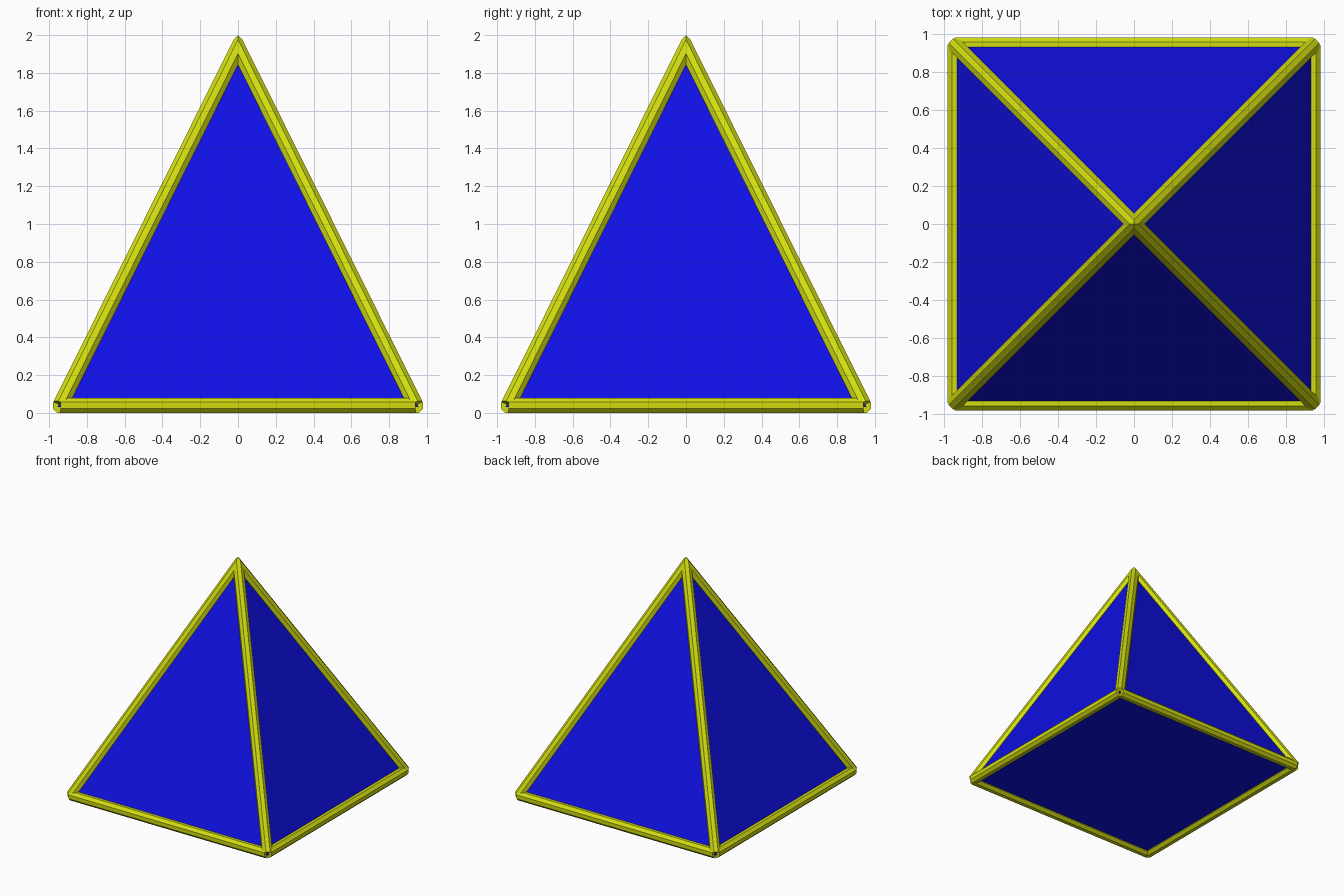
import bpy, bmesh, math
from mathutils import Vector, Matrix

if "Cube" in bpy.data.objects:
    bpy.data.objects.remove(bpy.data.objects["Cube"])

HALF, BASE_Z, APEX_Z = 0.94, 0.04, 1.93   # frame centre lines
FLAT = 0.04                               # bar centre to flat side
OFFSET = 0.01                             # panels sit just outside the centre lines


def material(name, color):
    m = bpy.data.materials.new(name)
    m.use_nodes = True
    m.diffuse_color = color
    m.node_tree.nodes["Principled BSDF"].inputs["Base Color"].default_value = color
    return m


YELLOW = material("yellow frame", (0.64, 0.72, 0.005, 1))
BLUE = material("blue panel", (0.005, 0.005, 0.78, 1))


def finish(bm, name, mat):
    bmesh.ops.recalc_face_normals(bm, faces=bm.faces)
    mesh = bpy.data.meshes.new(name)
    bm.to_mesh(mesh)
    bm.free()
    mesh.materials.append(mat)
    obj = bpy.data.objects.new(name, mesh)
    bpy.context.collection.objects.link(obj)


def bar(start, end, outward):
    """Octagonal bar with one flat side turned outward."""
    axis = (end - start).normalized()
    side = axis.cross(outward).normalized()
    out = side.cross(axis)
    turn = Matrix((out, side, axis)).transposed().to_4x4()
    bm = bmesh.new()
    radius = FLAT / math.cos(math.pi / 8)
    bmesh.ops.create_cone(bm, cap_ends=True, segments=8, radius1=radius,
                          radius2=radius, depth=(end - start).length)
    place = Matrix.Translation((start + end) / 2) @ turn
    bm.transform(place @ Matrix.Rotation(math.pi / 8, 4, "Z"))
    return bm


# Four base bars
for name, d in (("front", (0, -1)), ("back", (0, 1)), ("left", (1, 0)), ("right", (-1, 0))):
    out = Vector((*d, 0))
    along = Vector((-d[1], d[0], 0)) * HALF
    centre = out * HALF + Vector((0, 0, BASE_Z))
    finish(bar(centre - along, centre + along, out), name + "_base_bar", YELLOW)

# Four sloping bars, mitred where they meet at the top
apex = Vector((0, 0, APEX_Z))
for yname, sy in (("front", -1), ("back", 1)):
    for xname, sx in (("left", 1), ("right", -1)):
        foot = Vector((sx * HALF, sy * HALF, BASE_Z))
        bm = bar(foot, apex + (apex - foot) * 0.06, Vector((sx, sy, 0)))
        for normal in (Vector((sx, 0, 0)), Vector((0, sy, 0))):
            bmesh.ops.bisect_plane(bm, geom=bm.verts[:] + bm.edges[:] + bm.faces[:],
                                   plane_co=(0, 0, 0), plane_no=normal, clear_inner=True)
        finish(bm, f"{yname}_{xname}_sloping_bar", YELLOW)

# Blue pyramid body filling the frame
slope = HALF / (APEX_Z - BASE_Z)
top = APEX_Z + OFFSET * math.sqrt(1 + 1 / slope ** 2)
bottom = BASE_Z - OFFSET
bm = bmesh.new()
bmesh.ops.create_cone(bm, cap_ends=True, segments=4, radius2=0, depth=top - bottom,
                      radius1=(top - bottom) * slope * math.sqrt(2))
bm.transform(Matrix.Translation((0, 0, (top + bottom) / 2)) @ Matrix.Rotation(math.pi / 4, 4, "Z"))
bmesh.ops.remove_doubles(bm, verts=bm.verts, dist=0.0001)
finish(bm, "pyramid_panels", BLUE)
